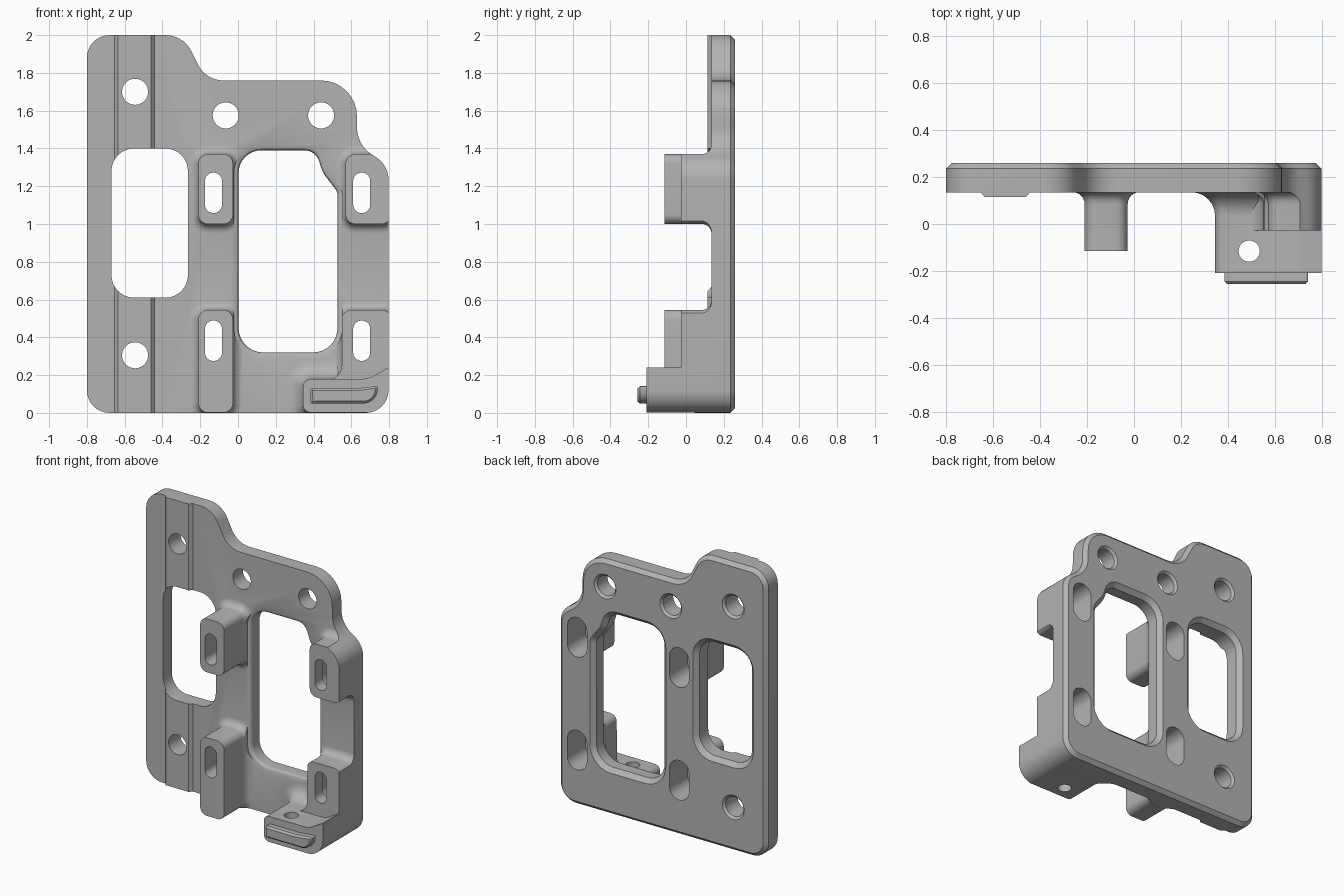
import bpy, bmesh, math
from mathutils import Matrix, Vector

cube = bpy.data.objects.get("Cube")
if cube:
    bpy.data.objects.remove(cube, do_unlink=True)

metal = bpy.data.materials.new("satin grey")
metal.use_nodes = True
colour = (0.45, 0.45, 0.45, 1)
metal.diffuse_color = colour
metal.node_tree.nodes["Principled BSDF"].inputs["Base Color"].default_value = colour

FACE, BACK = 0.135, 0.26


def rounded(corners, steps=8):
    """Counter-clockwise (x, z) outline from corners given as (x, z, radius)."""
    area = sum(a[0] * b[1] - b[0] * a[1] for a, b in zip(corners, corners[1:] + corners[:1]))
    if area < 0:
        corners = corners[::-1]
    out = []
    for i, (x, z, r) in enumerate(corners):
        p = Vector((x, z))
        a = (Vector(corners[i - 1][:2]) - p).normalized()
        b = (Vector(corners[(i + 1) % len(corners)][:2]) - p).normalized()
        if r == 0:
            out.append(p)
            continue
        half = a.angle(b) / 2
        centre = p + (a + b).normalized() * r / math.sin(half)
        u = p + a * r / math.tan(half) - centre
        v = p + b * r / math.tan(half) - centre
        sweep = u.angle(v)
        for k in range(steps + 1):
            t = k / steps
            out.append(centre + (u * math.sin((1 - t) * sweep) + v * math.sin(t * sweep)) / math.sin(sweep))
    return out


def box(x0, x1, z0, z1, r=0):
    return rounded([(x0, z0, r), (x1, z0, r), (x1, z1, r), (x0, z1, r)])


def circle(x, z, r, n=40):
    return [Vector((x + r * math.cos(math.tau * i / n), z + r * math.sin(math.tau * i / n))) for i in range(n)]


def offset(loop, d):
    out = []
    for i, p in enumerate(loop):
        e = (p - loop[i - 1]).normalized()
        f = (loop[(i + 1) % len(loop)] - p).normalized()
        n, m = Vector((e.y, -e.x)), Vector((f.y, -f.x))
        out.append(p + (n + m) * d / (1 + n.dot(m)))
    return out


def loft(name, loop, rings):
    """Solid through copies of the outline, each ring given as (y, offset)."""
    bm = bmesh.new()
    rows = [[bm.verts.new((p.x, y, p.y)) for p in offset(loop, d)] for y, d in rings]
    n = len(loop)
    for a, b in zip(rows, rows[1:]):
        for i in range(n):
            bm.faces.new((a[i], a[(i + 1) % n], b[(i + 1) % n], b[i]))
    bm.faces.new(rows[0])
    bm.faces.new(rows[-1])
    bmesh.ops.recalc_face_normals(bm, faces=bm.faces)
    mesh = bpy.data.meshes.new(name)
    bm.to_mesh(mesh)
    bm.free()
    mesh.materials.append(metal)
    obj = bpy.data.objects.new(name, mesh)
    bpy.context.collection.objects.link(obj)
    return obj


def combine(target, tool, operation):
    mod = target.modifiers.new("combine", 'BOOLEAN')
    mod.object, mod.operation, mod.solver = tool, operation, 'EXACT'
    with bpy.context.temp_override(object=target, active_object=target):
        bpy.ops.object.modifier_apply(modifier=mod.name)
    bpy.data.objects.remove(tool, do_unlink=True)


def cut(loop, rings):
    combine(body, loft("cutter", loop, rings), 'DIFFERENCE')


def boss(name, loop, front, fillet):
    """Block standing forward of the plate with a filleted root."""
    arc = [k * math.pi / 12 for k in range(7)]
    rings = [(front, 0)] + [(FACE - fillet + fillet * math.sin(a), fillet * (1 - math.cos(a))) for a in arc]
    combine(body, loft(name, loop, rings + [(0.2, fillet)]), 'UNION')


# Oversized slab, later trimmed to the plate outline
body = loft("bracket_body", box(-1, 1, -0.3, 2.3), [(FACE, 0), (BACK, 0)])

# Raised band, mounting posts and foot
combine(body, loft("band", box(-0.635, -0.46, -0.2, 2.2), [(0.115, 0), (FACE, 0.018), (0.2, 0.018)]), 'UNION')
boss("upper_left_post", box(-0.21, -0.027, 1, 1.37, 0.05), -0.115, 0.05)
boss("lower_left_post", box(-0.21, -0.027, 0.002, 0.545, 0.05), -0.115, 0.05)
boss("upper_right_post", box(0.57, 0.81, 1, 1.37, 0.05), -0.027, 0.05)
boss("lower_right_post", rounded([(0.45, 0.05, 0), (0.45, 0.175, 0), (0.55, 0.175, 0.08),
                                  (0.55, 0.545, 0.05), (0.81, 0.545, 0.05), (0.81, 0.05, 0)]), -0.027, 0.05)
boss("foot", rounded([(0.345, 0.002, 0.04), (0.345, 0.18, 0.04), (0.69, 0.18, 0.13),
                      (0.9, 0.3, 0), (0.9, 0.002, 0)]), -0.208, 0.1)

# Trim everything to the stepped outline with a chamfered back edge
outline = rounded([(-0.8, 0, 0.12), (-0.8, 2, 0.12), (-0.29, 2, 0.15), (-0.17, 1.76, 0.15),
                   (0.63, 1.76, 0.19), (0.63, 1.42, 0.17), (0.797, 1.31, 0.14), (0.797, 0, 0.12)])
combine(body, loft("trim", outline, [(-0.6, 0), (0.235, 0), (0.28, -0.045)]), 'INTERSECT')

# Windows: the right one also has a softened front edge
right_window = rounded([(0.003, 0.32, 0.13), (0.003, 1.39, 0.12), (0.41, 1.39, 0.08),
                        (0.45, 1.27, 0.15), (0.527, 1.17, 0.06), (0.527, 0.32, 0.13)])
flare = [(0.23, 0), (0.3, 0.07)]
soft = [(FACE + 0.025 * k / 4, 0.025 * (1 - math.sqrt(1 - (1 - k / 4) ** 2))) for k in range(5)]
cut(box(-0.67, -0.265, 0.61, 1.4, 0.12), [(-0.6, 0)] + flare)
cut(right_window, [(-0.6, 0.025)] + soft + flare)

# Round holes, chamfered at the back
for x, z in ((-0.545, 1.7), (-0.545, 0.305), (-0.065, 1.575), (0.44, 1.575)):
    cut(circle(x, z, 0.069), [(-0.6, 0), (0.245, 0), (0.3, 0.055)])

# Slots through the posts, counterbored from behind
for x in (-0.13, 0.655):
    for z in (1.165, 0.382):
        slot = box(x - 0.045, x + 0.045, z - 0.107, z + 0.107, 0.0445)
        cut(slot, [(-0.6, 0), (0.06, 0), (0.06, 0.03), (0.5, 0.03)])

# Upright hole through the foot
pin = loft("pin_cutter", circle(0.49, 0.115, 0.045), [(-0.5, 0), (0.5, 0)])
pin.data.transform(Matrix.Rotation(math.pi / 2, 4, 'X'))
combine(body, pin, 'DIFFERENCE')

# Raised tab on the front of the foot
tab = loft("foot_tab", rounded([(0.385, 0.05, 0.008), (0.385, 0.13, 0.008), (0.62, 0.13, 0.1),
                                (0.74, 0.142, 0.008), (0.735, 0.05, 0.075)]),
           [(-0.256, -0.012), (-0.244, 0), (-0.2, 0)])

# Smooth the curved walls, keep the machined edges crisp
bpy.context.view_layer.update()
bpy.ops.object.select_all(action='DESELECT')
for obj in (body, tab):
    obj.select_set(True)
bpy.context.view_layer.objects.active = body
bpy.ops.object.shade_smooth_by_angle(angle=math.radians(28))
